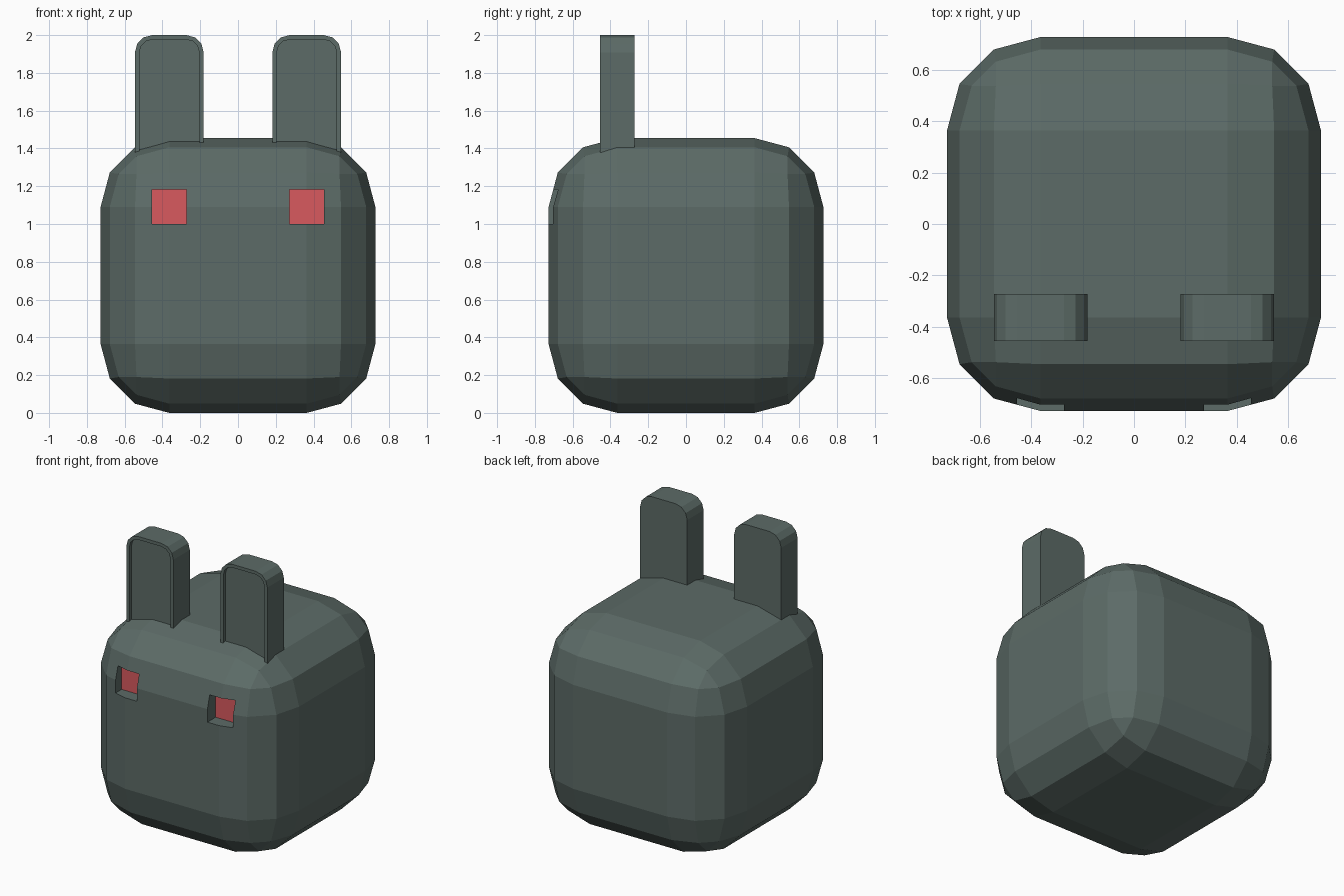
import bpy, bmesh
from mathutils import Matrix, Vector

default = bpy.data.objects.get("Cube")
if default:
    bpy.data.objects.remove(default, do_unlink=True)


def make_material(name, rgb):
    mat = bpy.data.materials.new(name)
    mat.use_nodes = True
    color = (*rgb, 1.0)
    mat.diffuse_color = color
    mat.node_tree.nodes["Principled BSDF"].inputs["Base Color"].default_value = color
    return mat


MATERIALS = [make_material("slate grey", (0.107, 0.147, 0.135)),
             make_material("eye red", (0.69, 0.10, 0.112))]


def add_box(bm, lo, hi):
    lo, hi = Vector(lo), Vector(hi)
    matrix = Matrix.Translation((lo + hi) / 2) @ Matrix.Diagonal((*(hi - lo), 1))
    return bmesh.ops.create_cube(bm, size=1, matrix=matrix)["verts"]


def finish(bm, name):
    bmesh.ops.recalc_face_normals(bm, faces=bm.faces)
    mesh = bpy.data.meshes.new(name)
    bm.to_mesh(mesh)
    bm.free()
    for mat in MATERIALS:
        mesh.materials.append(mat)
    obj = bpy.data.objects.new(name, mesh)
    bpy.context.collection.objects.link(obj)
    return obj


UNIT = 2 / 11          # the design sits on a regular grid
HALF = 4 * UNIT

# Body: a cube with broad three-step rounding
bm = bmesh.new()
add_box(bm, (-HALF, -HALF, 0), (HALF, HALF, 2 * HALF))
bmesh.ops.bevel(bm, geom=bm.edges[:], offset=2 * UNIT, offset_type='OFFSET',
                segments=3, profile=0.5, affect='EDGES')
body = finish(bm, "body")

# Eye sockets: square holes with a red back wall
eye_back = -HALF + UNIT / 2
bm = bmesh.new()
for side in (-1, 1):
    inner, outer = 1.5 * UNIT * side, 2.5 * UNIT * side
    add_box(bm, (min(inner, outer), -1, 5.5 * UNIT),
            (max(inner, outer), eye_back, 6.5 * UNIT))
for face in bm.faces:
    if abs(face.calc_center_median().y - eye_back) < 0.001:
        face.material_index = 1
cutter = finish(bm, "eye_cutter")
cutter.hide_render = True

cut = body.modifiers.new("eye_sockets", 'BOOLEAN')
cut.operation = 'DIFFERENCE'
cut.solver = 'EXACT'
cut.object = cutter
bpy.context.view_layer.objects.active = body
bpy.ops.object.modifier_apply(modifier=cut.name)
bpy.data.objects.remove(cutter, do_unlink=True)

# Ears: upright slabs, rounded at the top corners, with a shallow front recess
for name, side in (("right_ear", -1), ("left_ear", 1)):
    inner, outer = UNIT * side, 3 * UNIT * side
    bm = bmesh.new()
    add_box(bm, (min(inner, outer), -2.5 * UNIT, 1.25),
            (max(inner, outer), -1.5 * UNIT, 2))
    corners = [e for e in bm.edges
               if all(v.co.z > 1.9 for v in e.verts)
               and abs(e.verts[0].co.y - e.verts[1].co.y) > 0.1]
    bmesh.ops.bevel(bm, geom=corners, offset=UNIT / 2, offset_type='OFFSET',
                    segments=3, profile=0.5, affect='EDGES')
    bm.normal_update()
    front = [f for f in bm.faces if f.normal.y < -0.9]
    bmesh.ops.inset_region(bm, faces=front, thickness=UNIT / 8, use_even_offset=True)
    bmesh.ops.inset_region(bm, faces=front, thickness=0, depth=-UNIT / 8)
    finish(bm, name)
